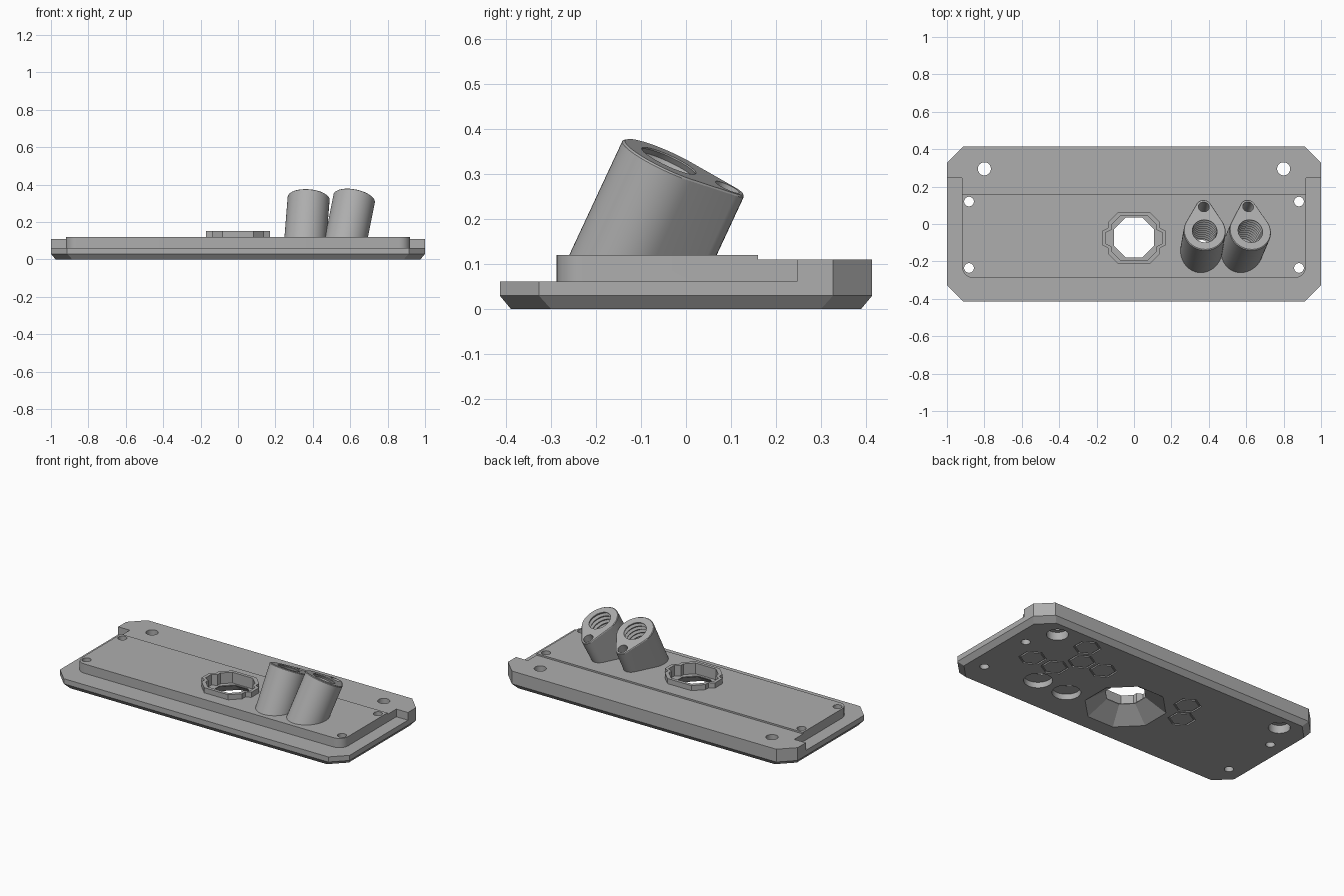
import bpy, bmesh
from math import sin, cos, asin, pi, radians
from mathutils import Matrix, Vector

if "Cube" in bpy.data.objects:
    bpy.data.objects.remove(bpy.data.objects["Cube"])

grey = bpy.data.materials.new("plain_grey")
grey.use_nodes = True
colour = (0.42, 0.42, 0.42, 1)
grey.diffuse_color = colour
grey.node_tree.nodes["Principled BSDF"].inputs["Base Color"].default_value = colour


def arc(r, start=0, end=360, n=32, c=(0, 0)):
    """Points on an arc; a full circle leaves out the repeated end point."""
    steps = n if end - start >= 360 else n - 1
    angles = [radians(start + (end - start) * i / steps) for i in range(n)]
    return [(c[0] + r * cos(a), c[1] + r * sin(a)) for a in angles]


def loft(name, levels, matrix=None, closed=False):
    """Skin (outline, height) levels; closed joins last to first, as a tube ring."""
    bm = bmesh.new()
    loops = [[bm.verts.new((x, y, z)) for x, y in pts] for pts, z in levels]
    n = len(loops[0])
    pairs = list(zip(loops, loops[1:]))
    if closed:
        pairs.append((loops[-1], loops[0]))
    else:
        bm.faces.new(loops[0])
        bm.faces.new(loops[-1])
    for a, b in pairs:
        for i in range(n):
            j = (i + 1) % n
            bm.faces.new((a[i], a[j], b[j], b[i]))
    if matrix:
        bm.transform(matrix)
    bmesh.ops.recalc_face_normals(bm, faces=bm.faces)
    mesh = bpy.data.meshes.new(name)
    bm.to_mesh(mesh)
    bm.free()
    mesh.materials.append(grey)
    ob = bpy.data.objects.new(name, mesh)
    bpy.context.collection.objects.link(ob)
    return ob


def combine(targets, tool, operation="DIFFERENCE"):
    """Apply a boolean to each target and remove the tool."""
    for ob in targets:
        mod = ob.modifiers.new("shape", "BOOLEAN")
        mod.operation, mod.solver, mod.object = operation, "EXACT", tool
        bpy.context.view_layer.objects.active = ob
        bpy.ops.object.modifier_apply(modifier=mod.name)
    bpy.data.objects.remove(tool)


def hole(targets, x, y, r, z0, z1):
    combine(targets, loft("drill", [(arc(r, c=(x, y)), z0), (arc(r, c=(x, y)), z1)]))


def mirrored(half):
    """Complete an outline whose right half runs from front to back."""
    return half + [(-x, y) for x, y in reversed(half)]


def octagon(inset, corner):
    x, y, s = 1 - inset, 0.414 - inset, 1.327 - corner
    return mirrored([(s - y, -y), (x, x - s), (x, s - x), (s - y, y)])


# Base flange with chamfered lower edge
plate = loft("base_plate", [(octagon(0.025, 0.052), 0), (octagon(0, 0), 0.03),
                            (octagon(0, 0), 0.062)])

# Raised deck with rounded front corners, wide rear rail and a thin upper pad
front = arc(0.06, 270, 360, 8, (0.86, -0.228))
deck = mirrored(front + [(0.92, 0.247), (1, 0.247), (1, 0.327), (0.913, 0.414)])
combine([plate], loft("deck", [(deck, 0.062), (deck, 0.11)]), "UNION")
pad = mirrored(front + [(0.92, 0.16)])
combine([plate], loft("pad", [(pad, 0.11), (pad, 0.12)]), "UNION")


# Notched collar around the central opening
def notched(d):
    a = 0.14 - d
    half = [(a * 0.59, -a), (a, -a * 0.6), (a, -0.053 + d * 0.4),
            (a + 0.032, -0.037 + d * 0.4)]
    half += [(x, -y) for x, y in reversed(half)]
    return [(x, y - 0.075) for x, y in mirrored(half)]


collar = loft("opening_collar", [(notched(0), 0.12), (notched(0), 0.152)])
combine([plate, collar], loft("recess", [(notched(0.02), 0.085), (notched(0.02), 0.2)]))


# Octagonal funnel opening to the underside
def eight(apothem):
    return arc(apothem / cos(pi / 8), 22.5, 382.5, 8, (0, -0.073))


combine([plate], loft("funnel", [(eight(0.23), -0.01), (eight(0.107), 0.08),
                                 (eight(0.107), 0.2)]))

# Screw holes, the rear pair counterbored from below
for side in (-1, 1):
    hole([plate], side * 0.8, 0.295, 0.035, -0.1, 0.2)
    hole([plate], side * 0.8, 0.295, 0.061, -0.1, 0.05)
    for y in (-0.235, 0.12):
        hole([plate], side * 0.882, y, 0.026, -0.1, 0.2)

# Hexagonal grooves in the underside
for c in [(0.58, 0.29), (0.504, 0.152), (0.351, 0.152), (0.74, 0.01),
          (0.58, 0.01), (-0.254, 0.156), (-0.326, 0.022)]:
    outer, inner = (arc(r, 30, 390, 6, c) for r in (0.078, 0.067))
    combine([plate], loft("groove", [(outer, -0.01), (outer, 0.008),
                                     (inner, 0.008), (inner, -0.01)], closed=True))

# Leaning threaded sockets with a teardrop section
R, tip_r, reach = 0.1125, 0.042, 0.143
a = asin((R - tip_r) / reach) * 180 / pi
teardrop = arc(R, 180 - a, 360 + a, 40) + arc(tip_r, a, 180 - a, 12, (0, reach))
sockets = []
for name, x, lean in (("inner_socket", 0.378, 0.08), ("outer_socket", 0.622, 0.2)):
    axis = Vector((lean, 0.466, 1)).normalized()
    across = Vector((0, 1, 0)).cross(axis).normalized()
    frame = Matrix((across, axis.cross(across), axis)).transposed().to_4x4()
    frame.translation = (x, -0.038, 0.33)
    bevelled = [(px * 0.97, py * 0.97 + 0.002) for px, py in teardrop]
    socket = loft(name, [(teardrop, -0.45), (teardrop, -0.004), (bevelled, 0)], frame)

    # Trim the socket level with the pad
    bm = bmesh.new()
    bm.from_mesh(socket.data)
    cut = bmesh.ops.bisect_plane(bm, geom=bm.verts[:] + bm.edges[:] + bm.faces[:],
                                 plane_co=(0, 0, 0.12), plane_no=(0, 0, 1), clear_inner=True)
    rim = [e for e in cut["geom_cut"] if isinstance(e, bmesh.types.BMEdge)]
    bmesh.ops.holes_fill(bm, edges=rim)
    bmesh.ops.recalc_face_normals(bm, faces=bm.faces)
    bm.to_mesh(socket.data)
    bm.free()

    # Threaded bore, drain hole, lower counterbore and side screw hole
    thread = [(arc(0.066 if i % 2 else 0.076), -0.25 + i * 0.013) for i in range(20)]
    thread.append((arc(0.076), 0.05))
    combine([plate, socket], loft("thread", thread, frame))
    foot = x - lean * 0.33
    hole([plate, socket], foot + 0.01, -0.12, 0.035, -0.1, 0.2)
    hole([plate], foot, -0.162, 0.08, -0.1, 0.035)
    pilot = arc(0.029, c=(0, reach))
    combine([socket], loft("pilot", [(pilot, -0.12), (pilot, 0.05)], frame))
    sockets.append(socket)

# Smooth round surfaces, keep edges crisp
bpy.ops.object.select_all(action="DESELECT")
for ob in [plate, collar] + sockets:
    ob.select_set(True)
bpy.context.view_layer.objects.active = plate
bpy.ops.object.shade_smooth_by_angle(angle=radians(25))
